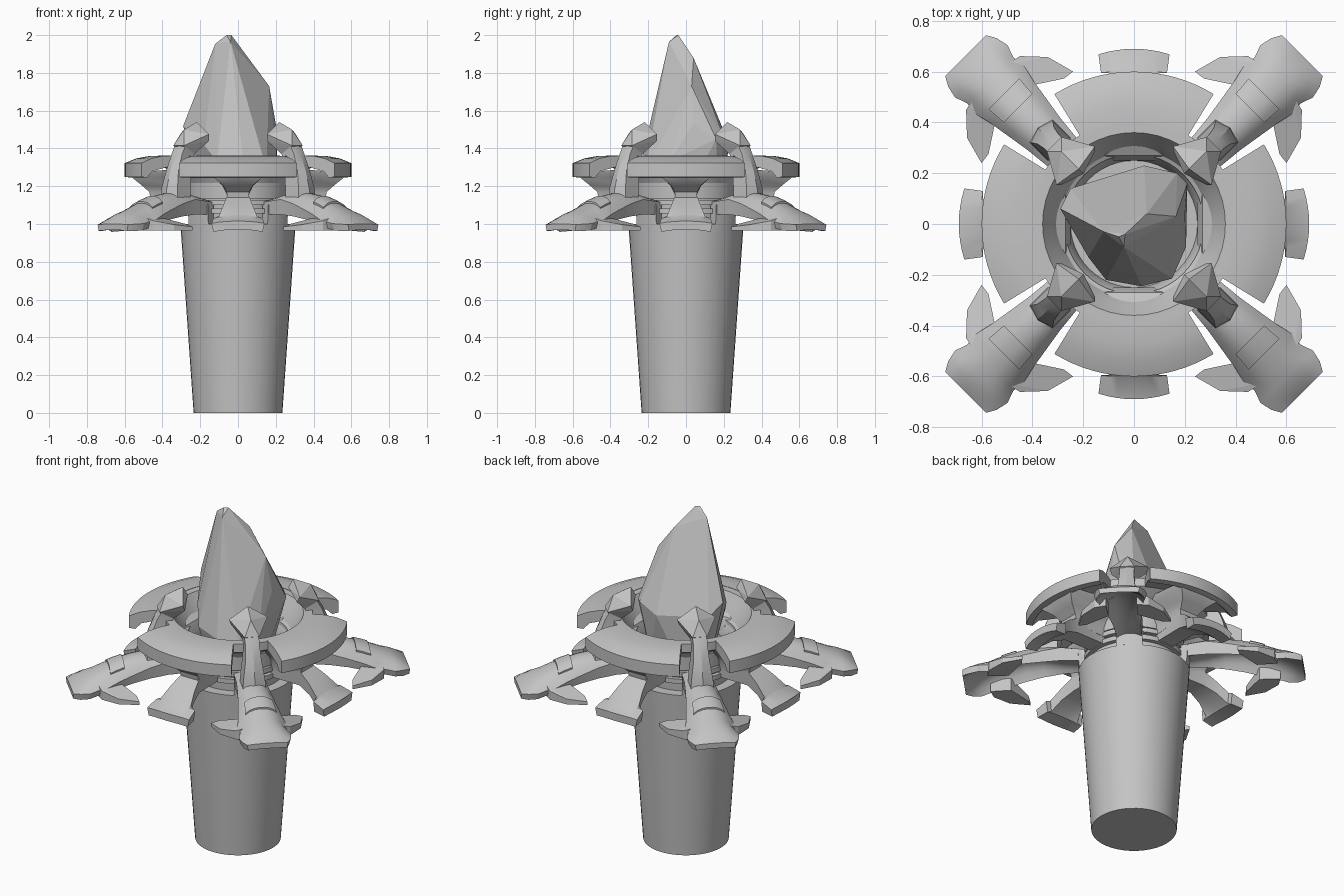
import bpy, bmesh, math
from mathutils import Vector, Matrix

stone = bpy.data.materials.new("pale_grey")
stone.diffuse_color = (0.55, 0.55, 0.55, 1)


def finish(name, bm, angle=0.0, smooth=30):
    bmesh.ops.recalc_face_normals(bm, faces=bm.faces)
    bm.transform(Matrix.Rotation(angle, 4, 'Z'))
    me = bpy.data.meshes.new(name)
    bm.to_mesh(me)
    bm.free()
    me.materials.append(stone)
    ob = bpy.data.objects.new(name, me)
    bpy.context.collection.objects.link(ob)
    if smooth:
        bpy.ops.object.select_all(action='DESELECT')
        ob.select_set(True)
        bpy.context.view_layer.objects.active = ob
        bpy.ops.object.shade_smooth_by_angle(angle=math.radians(smooth))
    return ob


def loft(name, rings, angle=0.0, closed=False, smooth=30):
    """Skin a list of equal-length closed rings."""
    bm = bmesh.new()
    vs = [[bm.verts.new(p) for p in r] for r in rings]
    n = len(vs[0])
    for i in range(len(vs) if closed else len(vs) - 1):
        a, b = vs[i], vs[(i + 1) % len(vs)]
        for j in range(n):
            k = (j + 1) % n
            bm.faces.new((a[j], a[k], b[k], b[j]))
    if not closed:
        bm.faces.new(vs[0])
        bm.faces.new(vs[-1])
    return finish(name, bm, angle, smooth)


def revolve(name, profile, start=0.0, sweep=360.0, steps=48, angle=0.0):
    full = sweep >= 360
    rings = []
    for i in range(steps if full else steps + 1):
        a = math.radians(start + sweep * i / steps)
        rings.append([(r * math.cos(a), r * math.sin(a), z) for r, z in profile])
    return loft(name, rings, angle, full)


def hull(name, points, angle=0.0):
    bm = bmesh.new()
    for p in points:
        bm.verts.new(p)
    res = bmesh.ops.convex_hull(bm, input=bm.verts)
    junk = {g for g in res["geom_interior"] + res["geom_unused"] if isinstance(g, bmesh.types.BMVert)}
    bmesh.ops.delete(bm, geom=list(junk), context='VERTS')
    bmesh.ops.dissolve_limit(bm, angle_limit=math.radians(4), verts=bm.verts, edges=bm.edges)
    return finish(name, bm, angle, 0)


def arch(r, w, top, bottom, drop=0.0, bow=0.0, n=9):
    """Cross-section of an arched strip at radius r, half width w."""
    s = [-1 + 2 * i / (n - 1) for i in range(n)]
    up = [(r - bow * t * t, w * t, top - drop * abs(t) ** 2.5) for t in s]
    low = [(r - bow * t * t, w * t * 0.93, bottom - drop * abs(t) ** 2.5) for t in reversed(s)]
    return up + low


def block(outer, inner, w, ridge=0.0):
    """Section between an outer and an inner (r, z) point, with an optional outer ridge."""
    return [(outer[0] - ridge, -w, outer[1]), (outer[0], 0, outer[1]), (outer[0] - ridge, w, outer[1]),
            (inner[0], w, inner[1]), (inner[0], -w, inner[1])]


# Tapered shaft
bm = bmesh.new()
bmesh.ops.create_cone(bm, cap_ends=True, segments=40, radius1=0.235, radius2=0.305, depth=1.0,
                      matrix=Matrix.Translation((0, 0, 0.5)))
finish("shaft", bm)

# Stepped collar with the hollow bowl above it
bm = bmesh.new()
bmesh.ops.create_cone(bm, cap_ends=True, segments=40, radius1=0.245, radius2=0.255, depth=0.16,
                      matrix=Matrix.Translation((0, 0, 1.065)))
finish("core", bm)
for z in (1.055, 1.10):
    revolve("collar_ring", [(0.24, z), (0.275, z), (0.275, z + 0.028), (0.24, z + 0.028)])
revolve("bowl", [(0.25, 1.135), (0.27, 1.135), (0.275, 1.235), (0.34, 1.27), (0.41, 1.31),
                 (0.41, 1.36), (0.36, 1.36), (0.325, 1.30), (0.27, 1.21), (0.25, 1.15)])

# Faceted crystal
hull("crystal", [
    (-0.20, 0.05, 1.15), (-0.08, 0.18, 1.15), (0.12, 0.17, 1.15), (0.18, 0.0, 1.15),
    (0.12, -0.18, 1.15), (-0.08, -0.18, 1.15),
    (-0.29, 0.06, 1.52), (-0.25, 0.14, 1.45), (0.04, 0.23, 1.42), (0.17, 0.20, 1.46),
    (0.21, 0.16, 1.45), (0.20, 0.04, 1.53), (0.205, -0.09, 1.33), (0.15, -0.215, 1.29),
    (0.03, -0.245, 1.30), (-0.11, -0.22, 1.33), (-0.18, -0.13, 1.42),
    (0.165, 0.03, 1.73), (-0.035, -0.15, 1.58), (0.05, 0.04, 1.88),
    (-0.12, -0.03, 1.955), (-0.06, -0.05, 2.0), (-0.035, -0.04, 2.0), (-0.04, -0.09, 1.965)])

for q in range(4):
    # Straight sides: canopy plate, waisted bracket and flared foot
    a = math.radians(90 * q)
    revolve("canopy_plate", [(0.40, 1.31), (0.40, 1.362), (0.47, 1.36), (0.54, 1.347), (0.60, 1.322),
                             (0.60, 1.25), (0.565, 1.245), (0.53, 1.28)],
            -31.5, 63, 16, a)
    loft("bracket", [block((0.57, 1.27), (0.34, 1.29), 0.14),
                     block((0.56, 1.245), (0.27, 1.25), 0.125),
                     block((0.51, 1.205), (0.25, 1.20), 0.08),
                     block((0.47, 1.17), (0.25, 1.16), 0.06),
                     block((0.46, 1.12), (0.25, 1.10), 0.055)], a)
    loft("foot", [arch(0.24, 0.055, 1.15, 1.06), arch(0.45, 0.058, 1.15, 1.06),
                  arch(0.53, 0.078, 1.10, 1.03), arch(0.60, 0.10, 1.05, 0.985, 0.006, 0.005),
                  arch(0.605, 0.13, 1.045, 0.98, 0.015, 0.01),
                  arch(0.69, 0.14, 1.015, 0.97, 0.012, 0.022)], a)

    # Diagonals: shaft tab, and arched arm with raised panel
    b = a + math.radians(45)
    revolve("shaft_tab", [(0.25, 1.0), (0.305, 1.0), (0.312, 1.12), (0.25, 1.12)], -14, 28, 8, b)
    loft("arm", [arch(0.25, 0.07, 1.125, 1.06, 0.01), arch(0.40, 0.08, 1.16, 1.08, 0.03),
                 arch(0.50, 0.09, 1.168, 1.10, 0.06), arch(0.60, 0.106, 1.152, 1.10, 0.075),
                 arch(0.68, 0.119, 1.128, 1.085, 0.078), arch(0.75, 0.135, 1.10, 1.062, 0.078),
                 arch(0.80, 0.128, 1.08, 1.045, 0.07), arch(0.85, 0.146, 1.06, 1.025, 0.058),
                 arch(0.90, 0.135, 1.033, 0.995, 0.033), arch(0.937, 0.114, 1.0, 0.968, 0.004)], b)
    loft("arm_panel", [arch(0.645, 0.08, 1.148, 1.11, 0.03),
                       arch(0.69, 0.083, 1.133, 1.09, 0.03),
                       arch(0.725, 0.086, 1.119, 1.07, 0.03)], b)

    # Upright claw stem and its pointed head
    loft("claw_stem", [block((0.54, 1.11), (0.42, 1.10), 0.066, 0.02),
                       block((0.533, 1.19), (0.415, 1.19), 0.06, 0.02),
                       block((0.508, 1.28), (0.395, 1.27), 0.046, 0.016),
                       block((0.468, 1.37), (0.37, 1.36), 0.039, 0.01),
                       block((0.425, 1.44), (0.35, 1.42), 0.042, 0.006)], b, smooth=20)
    head = [(0.307, 0, 1.54), (0.28, 0, 1.49), (0.405, 0, 1.50)]
    for s in (-1, 1):
        head += [(0.325, s * 0.107, 1.475), (0.312, s * 0.095, 1.44),
                 (0.445, s * 0.04, 1.415), (0.37, s * 0.035, 1.365)]
    hull("claw_head", head, b)

    # Low fins on both sides of the arm
    for s in (-1, 1):
        outline = [(0.594, 0.255, 0.985), (0.60, 0.21, 1.0), (0.685, 0.08, 1.04),
                   (0.80, 0.085, 1.04), (0.785, 0.15, 1.017), (0.705, 0.225, 0.997)]
        fin = [(r, s * y, z) for r, y, z in outline]
        fin += [(r, s * y, 0.965) for r, y, z in outline]
        hull("side_fin", fin, b)
